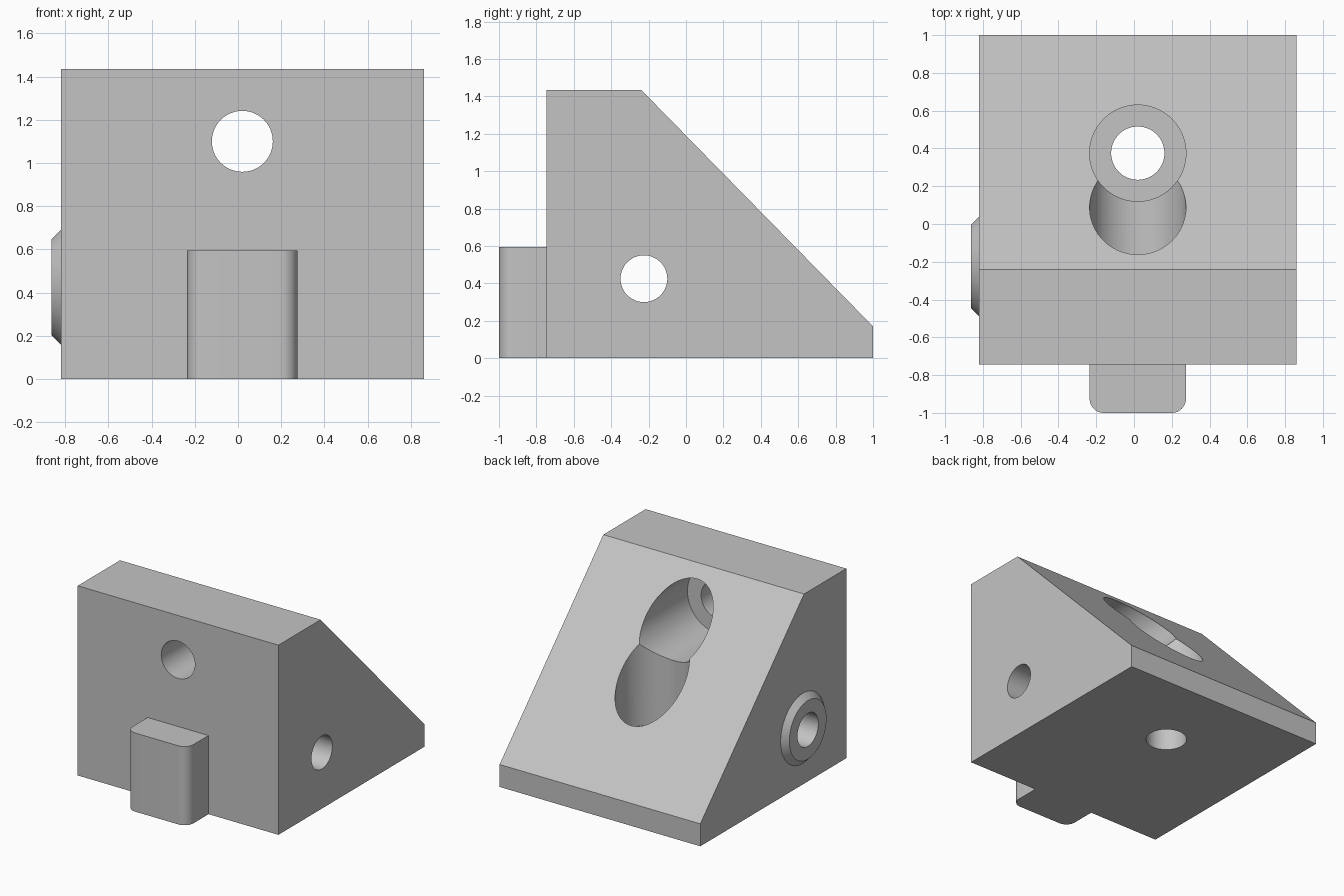
import bpy
import bmesh
import math
from mathutils import Vector

cube = bpy.data.objects.get("Cube")
if cube:
    bpy.data.objects.remove(cube, do_unlink=True)

grey = bpy.data.materials.new("light grey")
grey.use_nodes = True
grey.diffuse_color = (0.55, 0.55, 0.55, 1)
grey.node_tree.nodes["Principled BSDF"].inputs["Base Color"].default_value = (0.55, 0.55, 0.55, 1)

CX = 0.02            # shared centre plane of bores and tab
LEFT, RIGHT = 0.86, -0.82
FRONT = -0.745


def add_object(name, bm):
    bmesh.ops.recalc_face_normals(bm, faces=bm.faces)
    mesh = bpy.data.meshes.new(name)
    bm.to_mesh(mesh)
    bm.free()
    mesh.materials.append(grey)
    obj = bpy.data.objects.new(name, mesh)
    bpy.context.collection.objects.link(obj)
    return obj


def prism(name, points, direction):
    """Extrude a closed outline along a direction."""
    bm = bmesh.new()
    face = bm.faces.new([bm.verts.new(p) for p in points])
    new = bmesh.ops.extrude_face_region(bm, geom=[face])["geom"]
    bmesh.ops.translate(bm, vec=direction, verts=[v for v in new if isinstance(v, bmesh.types.BMVert)])
    return add_object(name, bm)


def rod(name, start, end, r1, r2=None):
    """Cylinder or cone between two points."""
    start, end = Vector(start), Vector(end)
    axis = end - start
    bm = bmesh.new()
    bmesh.ops.create_cone(bm, cap_ends=True, segments=72, radius1=r1,
                          radius2=r1 if r2 is None else r2, depth=axis.length)
    bmesh.ops.rotate(bm, verts=bm.verts, matrix=axis.to_track_quat("Z", "Y").to_matrix())
    bmesh.ops.translate(bm, verts=bm.verts, vec=(start + end) / 2)
    return add_object(name, bm)


def combine(target, tool, operation):
    mod = target.modifiers.new(tool.name, "BOOLEAN")
    mod.operation = operation
    mod.solver = "EXACT"
    mod.object = tool
    bpy.context.view_layer.objects.active = target
    bpy.ops.object.modifier_apply(modifier=mod.name)
    bpy.data.objects.remove(tool, do_unlink=True)


# Wedge body from its side profile
profile = [(FRONT, 0), (1, 0), (1, 0.17), (-0.24, 1.435), (FRONT, 1.435)]
body = prism("bracket_body", [(RIGHT, y, z) for y, z in profile], (LEFT - RIGHT, 0, 0))

# Front locating tab with rounded vertical corners
half, radius = 0.255, 0.075
outline = [(CX + half, FRONT + 0.05, 0), (CX - half, FRONT + 0.05, 0)]
for side, first in ((-1, 180), (1, 270)):
    for i in range(13):
        a = math.radians(first + 90 * i / 12)
        outline.append((CX + side * (half - radius) + radius * math.cos(a),
                        -1 + radius + radius * math.sin(a), 0))
combine(body, prism("front_tab", outline, (0, 0, 0.595)), "UNION")

# Chamfered boss on the right side
PY, PZ = -0.225, 0.425
boss = rod("side_boss", (RIGHT + 0.02, PY, PZ), (RIGHT - 0.043, PY, PZ), 0.285, 0.222)
combine(body, boss, "UNION")

# Bolt holes, counterbores and the cross hole
bores = [
    ("upper_hole", (CX, -1.2, 1.1), (CX, 1, 1.1), 0.141),
    ("upper_counterbore", (CX, -0.41, 1.1), (CX, 1.2, 1.1), 0.255),
    ("lower_hole", (CX, 0.375, -0.3), (CX, 0.375, 1), 0.141),
    ("lower_counterbore", (CX, 0.375, 0.335), (CX, 0.375, 1.7), 0.255),
    ("cross_hole", (-1.2, PY, PZ), (1.2, PY, PZ), 0.125),
]
for bore in bores:
    combine(body, rod(*bore), "DIFFERENCE")

# Smooth the round walls, keep edges sharp
bpy.ops.object.select_all(action="DESELECT")
body.select_set(True)
bpy.context.view_layer.objects.active = body
bpy.ops.object.shade_smooth_by_angle(angle=math.radians(25))
